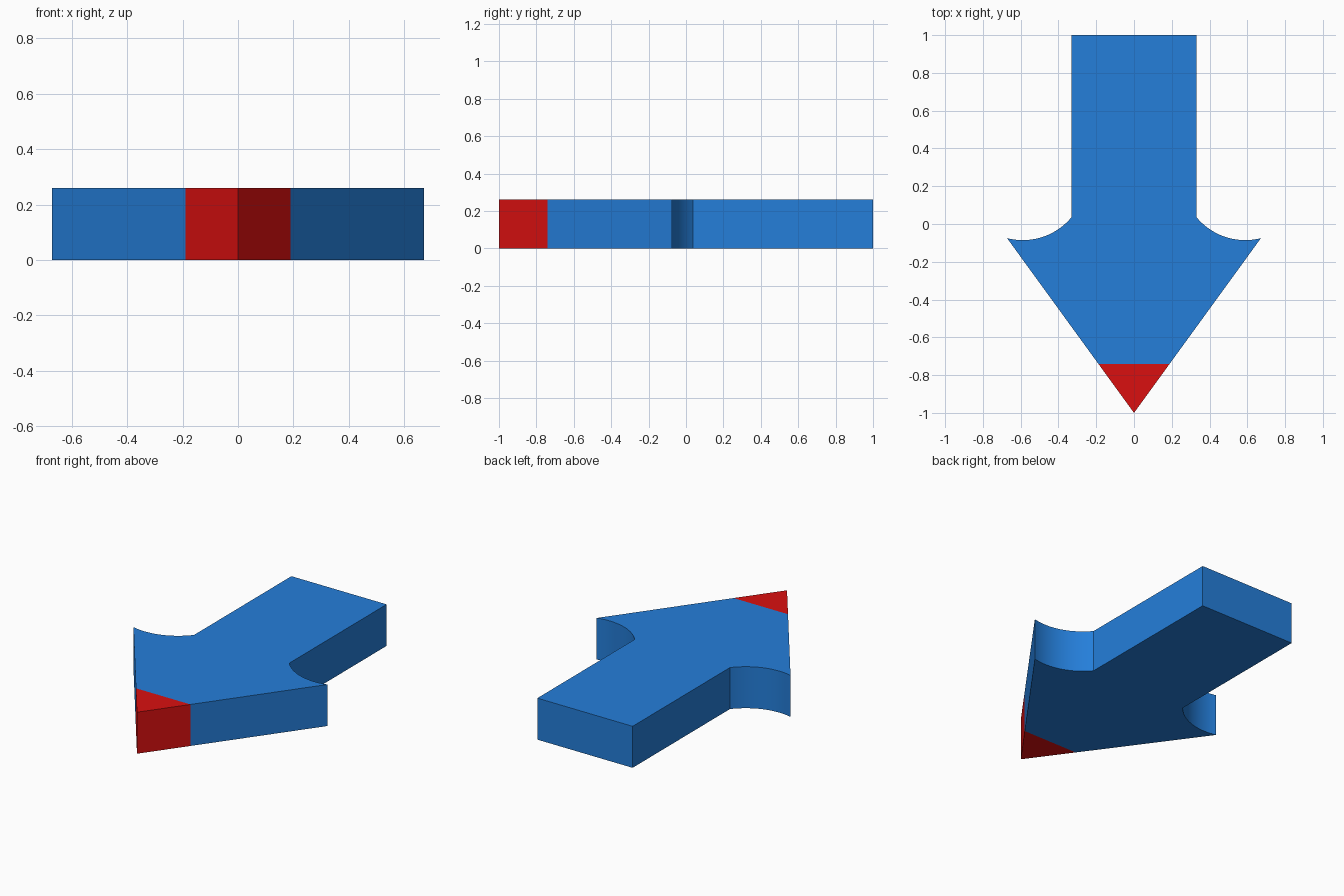
import bpy
import bmesh
import math
from mathutils import Vector

HEIGHT = 0.26
TIP_Y = -0.74          # where the red tip begins
ARC_STEPS = 20

cube = bpy.data.objects.get("Cube")
if cube:
    bpy.data.objects.remove(cube, do_unlink=True)


def make_material(name, color):
    mat = bpy.data.materials.new(name)
    mat.use_nodes = True
    mat.diffuse_color = color
    mat.node_tree.nodes["Principled BSDF"].inputs["Base Color"].default_value = color
    return mat


def arc(start, end, radius, steps):
    """Points from start to end, bulging to the right of the travel direction."""
    a, b = Vector(start), Vector(end)
    chord = b - a
    normal = Vector((-chord.y, chord.x)).normalized()
    centre = (a + b) / 2 + normal * math.sqrt(radius ** 2 - chord.length_squared / 4)
    first = math.atan2(a.y - centre.y, a.x - centre.x)
    sweep = 2 * math.asin(chord.length / 2 / radius)
    return [(centre.x + radius * math.cos(first + sweep * i / steps),
             centre.y + radius * math.sin(first + sweep * i / steps))
            for i in range(steps + 1)]


# Half outline: shaft end, curved barb, then the point; mirrored for the other side
half = [(0.33, 1.0)] + arc((0.33, 0.037), (0.672, -0.075), 0.335, ARC_STEPS)
outline = half + [(0.0, -1.0)] + [(-x, y) for x, y in reversed(half)]

# Extrude the outline into a slab
bm = bmesh.new()
base = bm.faces.new([bm.verts.new((x, y, 0)) for x, y in outline])
top = bmesh.ops.extrude_face_region(bm, geom=[base], use_keep_orig=True)
bmesh.ops.translate(bm, vec=(0, 0, HEIGHT),
                    verts=[v for v in top["geom"] if isinstance(v, bmesh.types.BMVert)])

# Cut the slab across the point and colour the tip
bmesh.ops.bisect_plane(bm, geom=bm.verts[:] + bm.edges[:] + bm.faces[:],
                       plane_co=(0, TIP_Y, 0), plane_no=(0, 1, 0))
bmesh.ops.recalc_face_normals(bm, faces=bm.faces)
for face in bm.faces:
    face.material_index = int(face.calc_center_median().y < TIP_Y)

mesh = bpy.data.meshes.new("arrow")
bm.to_mesh(mesh)
bm.free()
mesh.materials.append(make_material("blue", (0.018, 0.21, 0.70, 1)))
mesh.materials.append(make_material("red", (0.70, 0.005, 0.005, 1)))

arrow = bpy.data.objects.new("arrow", mesh)
bpy.context.collection.objects.link(arrow)
bpy.ops.object.select_all(action="DESELECT")
arrow.select_set(True)
bpy.context.view_layer.objects.active = arrow
bpy.ops.object.shade_smooth_by_angle(angle=math.radians(30))
